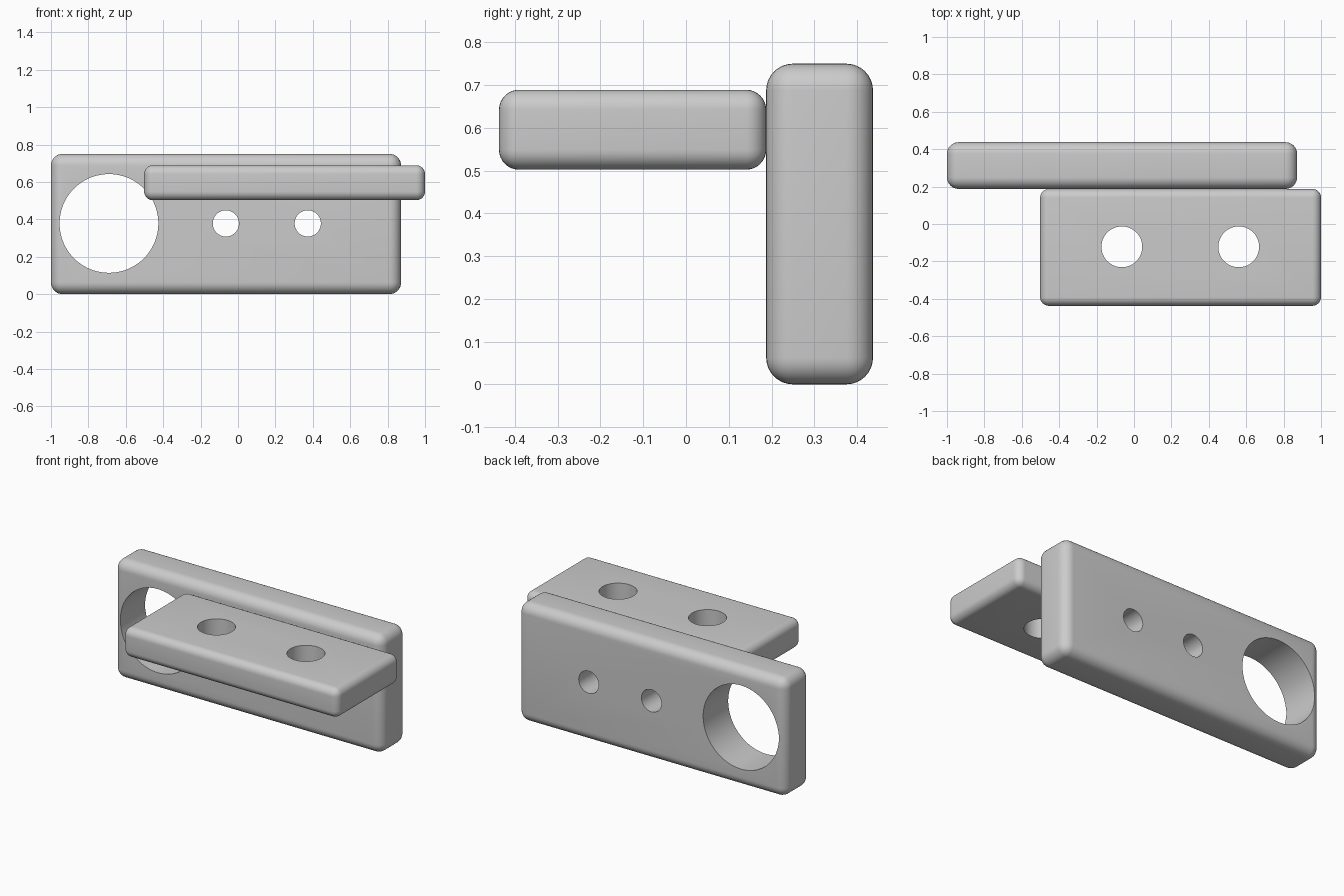
import bpy
import math
from mathutils import Vector

default_cube = bpy.data.objects.get("Cube")
if default_cube:
    bpy.data.objects.remove(default_cube, do_unlink=True)

grey = bpy.data.materials.new("plain_grey")
grey.use_nodes = True
colour = (0.6, 0.6, 0.6, 1)
grey.diffuse_color = colour
grey.node_tree.nodes["Principled BSDF"].inputs["Base Color"].default_value = colour


def apply_modifier(obj, modifier):
    bpy.ops.object.select_all(action="DESELECT")
    obj.select_set(True)
    bpy.context.view_layer.objects.active = obj
    bpy.ops.object.modifier_apply(modifier=modifier.name)


def rounded_plate(name, low, high, radius):
    """Box between two corners with every edge rounded."""
    low, high = Vector(low), Vector(high)
    bpy.ops.mesh.primitive_cube_add(size=1, location=(low + high) / 2)
    plate = bpy.context.object
    plate.name = name
    plate.scale = high - low
    bpy.ops.object.transform_apply(location=False, rotation=False, scale=True)
    plate.data.materials.append(grey)
    bevel = plate.modifiers.new("rounding", "BEVEL")
    bevel.width = radius
    bevel.segments = 8
    apply_modifier(plate, bevel)
    return plate


def drill(plate, centre, radius, rotation=(0, 0, 0)):
    """Cut one round through hole."""
    bpy.ops.mesh.primitive_cylinder_add(
        vertices=96, radius=radius, depth=1, location=centre, rotation=rotation)
    cutter = bpy.context.object
    cutter.name = "hole_cutter"
    cutter.hide_render = True
    cutter.data.materials.append(grey)
    hole = plate.modifiers.new("hole", "BOOLEAN")
    hole.operation = "DIFFERENCE"
    hole.solver = "EXACT"
    hole.object = cutter
    apply_modifier(plate, hole)
    bpy.data.objects.remove(cutter, do_unlink=True)


# Upright plate with one large and two small holes
upright = rounded_plate("upright_plate", (-1, 0.1875, 0), (0.872, 0.4375, 0.75), 0.0625)
for x, radius in ((-0.69, 0.264), (-0.065, 0.07), (0.373, 0.07)):
    drill(upright, (x, 0.3125, 0.378), radius, (math.pi / 2, 0, 0))

# Flat shelf plate with two holes
shelf = rounded_plate("shelf_plate", (-0.502, -0.4375, 0.502), (1, 0.1875, 0.689), 0.047)
for x in (-0.065, 0.56):
    drill(shelf, (x, -0.122, 0.595), 0.109)

# Smooth rounding, crisp hole rims
for plate in (upright, shelf):
    bpy.ops.object.select_all(action="DESELECT")
    plate.select_set(True)
    bpy.context.view_layer.objects.active = plate
    bpy.ops.object.shade_smooth_by_angle(angle=math.radians(30))
